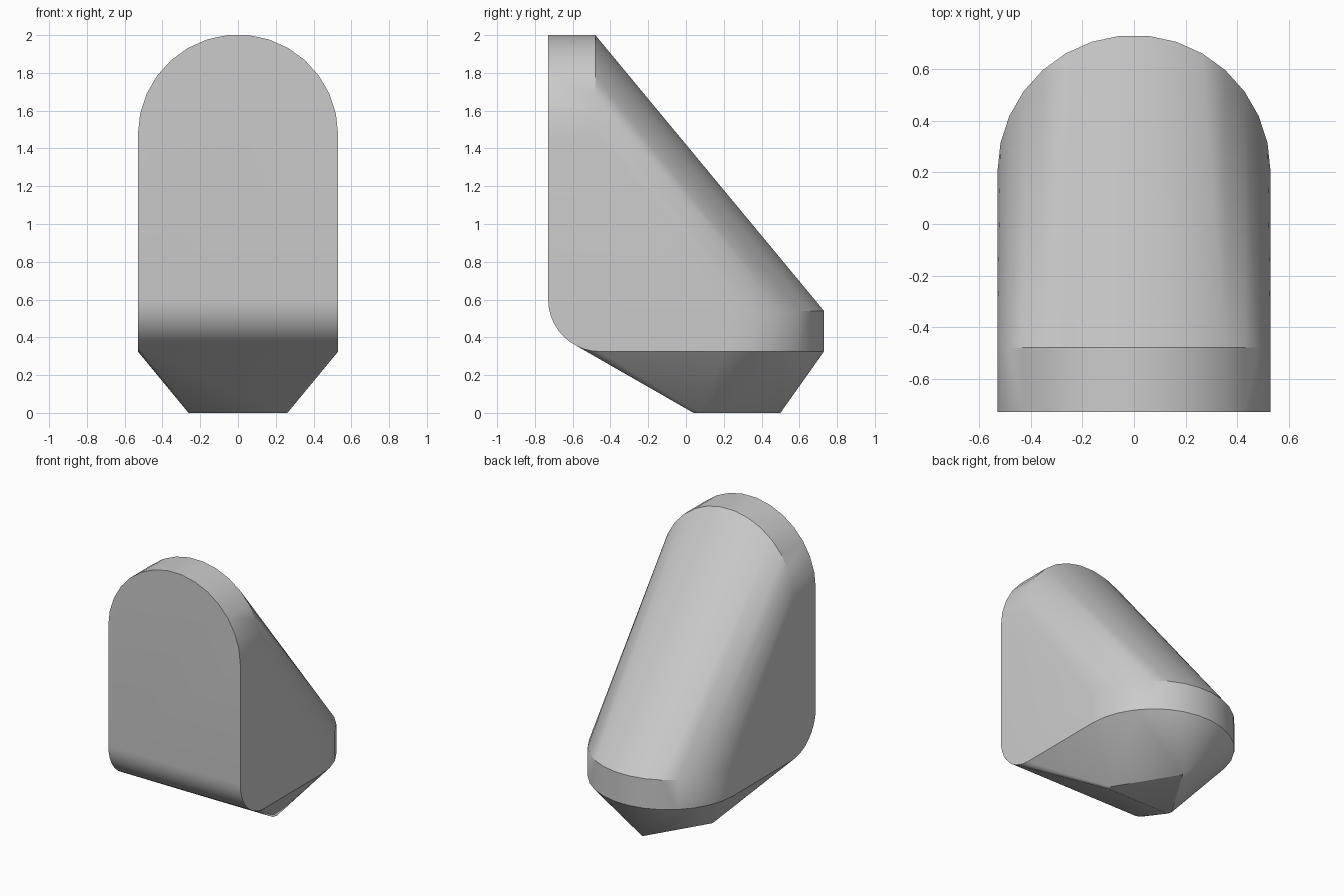
import bpy
import bmesh
from math import sin, cos, radians

cube = bpy.data.objects.get("Cube")
if cube:
    bpy.data.objects.remove(cube, do_unlink=True)

R = 0.53          # half width and arch radius
SEGMENTS = 15     # facets in each half circle


def arc(start, end, count):
    """Unit circle points between two angles in degrees."""
    angles = [radians(start + (end - start) * i / count) for i in range(count + 1)]
    return [(cos(a), sin(a)) for a in angles]


points = []

# Upright arched slab at the front
for y in (-0.73, -0.48):
    points += [(R * c, y, 1.473 + R * s) for c, s in arc(0, 180, SEGMENTS)]

# Rounded rim at the back
for z in (0.325, 0.54):
    points += [(R * c, 0.203 + R * s, z) for c, s in arc(0, 180, SEGMENTS)]

# Rounded lower front edge
for x in (-R, R):
    points += [(x, -0.455 + 0.275 * c, 0.6 + 0.275 * s) for c, s in arc(180, 270, 10)]

# Small triangular foot with clipped front corners
points.append((0, 0.5, 0))
for side in (-1, 1):
    points += [(side * 0.25, 0.04, 0), (side * 0.262, 0.07, 0)]

# Skin the sections into one solid
bm = bmesh.new()
for p in points:
    bm.verts.new(p)
bmesh.ops.convex_hull(bm, input=bm.verts)
bmesh.ops.delete(bm, geom=[v for v in bm.verts if not v.link_faces], context='VERTS')
bmesh.ops.dissolve_limit(bm, angle_limit=radians(0.5), verts=bm.verts, edges=bm.edges)
bmesh.ops.recalc_face_normals(bm, faces=bm.faces)
mesh = bpy.data.meshes.new("sloped_body")
bm.to_mesh(mesh)
bm.free()

body = bpy.data.objects.new("sloped_body", mesh)
bpy.context.collection.objects.link(body)

# Plain grey
grey = bpy.data.materials.new("light_grey")
grey.use_nodes = True
colour = (0.6, 0.6, 0.6, 1)
grey.diffuse_color = colour
grey.node_tree.nodes["Principled BSDF"].inputs["Base Color"].default_value = colour
mesh.materials.append(grey)

# Smooth curves, crisp rims
bpy.ops.object.select_all(action='DESELECT')
body.select_set(True)
bpy.context.view_layer.objects.active = body
bpy.ops.object.shade_smooth_by_angle(angle=radians(30))
